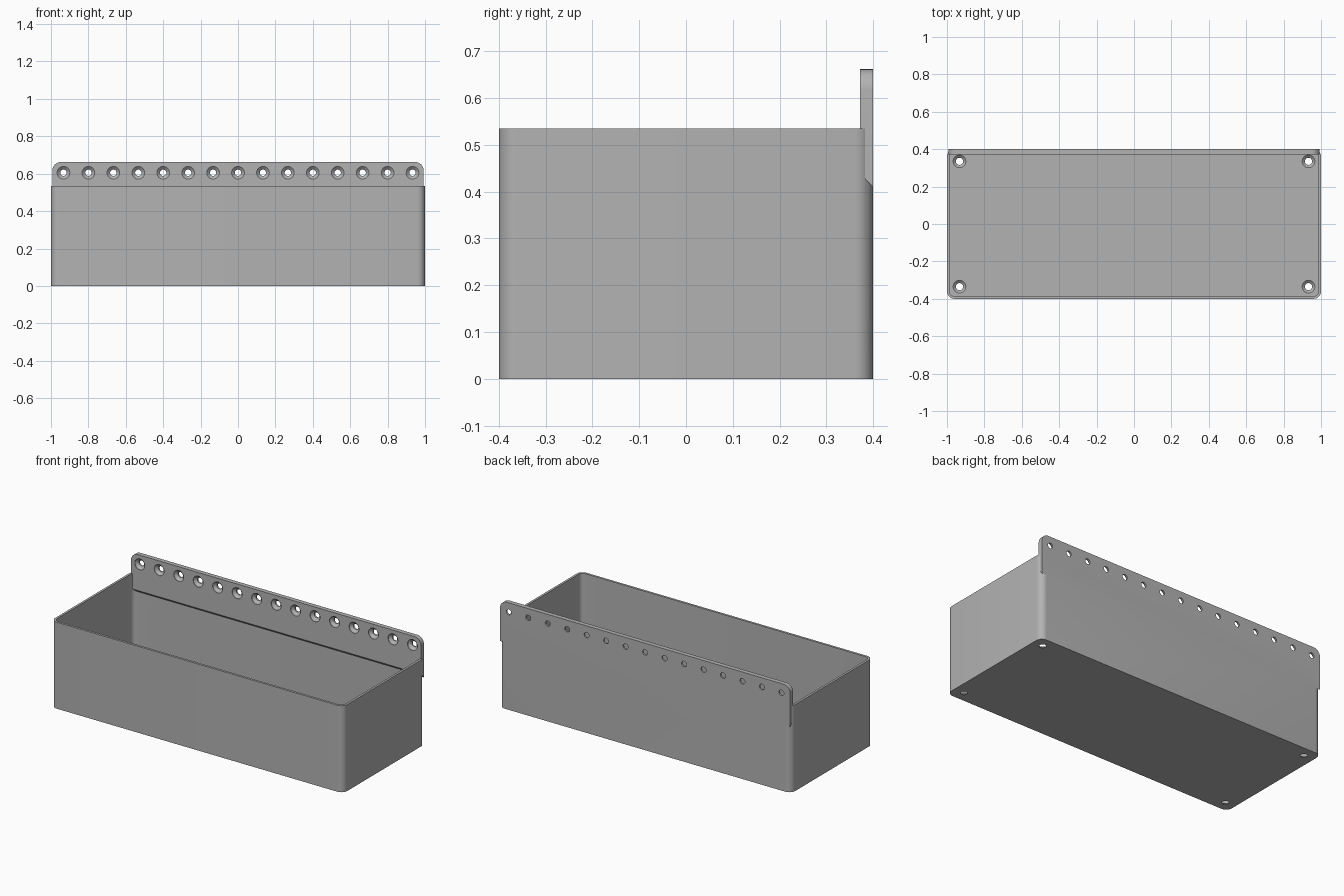
import bpy, bmesh, math
from mathutils import Matrix, Vector

cube = bpy.data.objects.get("Cube")
if cube:
    bpy.data.objects.remove(cube)

W, D, H = 2.0, 0.8, 0.535      # tray size
WALL, FLOOR = 0.014, 0.016
CORNER = 0.04
PLATE_W, PLATE_T, PLATE_TOP = 1.985, 0.028, 0.662
HOLES, PITCH, HOLE_Z = 15, 0.1333, 0.605

grey = bpy.data.materials.new("plain_grey")
grey.use_nodes = True
colour = (0.45, 0.45, 0.45, 1)
grey.diffuse_color = colour
grey.node_tree.nodes["Principled BSDF"].inputs["Base Color"].default_value = colour


def make_object(name, bm):
    bmesh.ops.recalc_face_normals(bm, faces=bm.faces)
    mesh = bpy.data.meshes.new(name)
    bm.to_mesh(mesh)
    bm.free()
    mesh.materials.append(grey)
    ob = bpy.data.objects.new(name, mesh)
    bpy.context.collection.objects.link(ob)
    return ob


def prism(name, points, offset):
    """Extrude a closed outline along an offset vector."""
    bm = bmesh.new()
    face = bm.faces.new([bm.verts.new(p) for p in points])
    new = bmesh.ops.extrude_face_region(bm, geom=[face])["geom"]
    verts = [v for v in new if isinstance(v, bmesh.types.BMVert)]
    bmesh.ops.translate(bm, verts=verts, vec=offset)
    return make_object(name, bm)


def rounded_rect(w, d, r, steps=8):
    pts = []
    for i, (sx, sy) in enumerate([(1, 1), (-1, 1), (-1, -1), (1, -1)]):
        for k in range(steps + 1):
            a = math.pi / 2 * (i + k / steps)
            pts.append((sx * (w / 2 - r) + r * math.cos(a),
                        sy * (d / 2 - r) + r * math.sin(a)))
    return pts


def screw_cutters(name, places, rotation, depth):
    """Countersunk holes: a cone opening along local +z, then a bore."""
    profile = [(0, 0.02), (0.034, 0.02), (0.034, -0.003),
               (0.017, -0.018), (0.017, -depth - 0.02), (0, -depth - 0.02)]
    bm = bmesh.new()
    for place in places:
        verts = [bm.verts.new((r, 0, z)) for r, z in profile]
        edges = [bm.edges.new(pair) for pair in zip(verts, verts[1:])]
        made = bmesh.ops.spin(bm, geom=verts + edges, axis=(0, 0, 1), cent=(0, 0, 0),
                              steps=32, angle=math.tau)
        hole = [v for v in bm.verts if not v.tag]
        bmesh.ops.transform(bm, verts=hole, matrix=Matrix.Translation(place) @ rotation)
        for v in hole:
            v.tag = True
    bmesh.ops.remove_doubles(bm, verts=bm.verts, dist=0.00005)
    return make_object(name, bm)


def combine(target, other, operation):
    mod = target.modifiers.new(operation.lower(), 'BOOLEAN')
    mod.operation, mod.solver, mod.object = operation, 'EXACT', other
    bpy.context.view_layer.objects.active = target
    bpy.ops.object.modifier_apply(modifier=mod.name)
    bpy.data.objects.remove(other)


# Open tray with rounded upright corners
tray = prism("tray", [(x, y, 0) for x, y in rounded_rect(W, D, CORNER)], (0, 0, H))
cavity = prism("cavity", [(x, y, FLOOR) for x, y in
                          rounded_rect(W - 2 * WALL, D - 2 * WALL, CORNER - WALL)], (0, 0, H))
combine(tray, cavity, 'DIFFERENCE')

# Mounting plate along the back, with a sloped lower edge
back = D / 2
section = [(back, 0.41), (back, PLATE_TOP), (back - PLATE_T, PLATE_TOP), (back - PLATE_T, 0.44)]
plate = prism("plate", [(-PLATE_W / 2, y, z) for y, z in section], (PLATE_W, 0, 0))
bm = bmesh.new()
bm.from_mesh(plate.data)
corners = [e for e in bm.edges if all(v.co.z > PLATE_TOP - 0.001 for v in e.verts)
           and abs(e.verts[0].co.x - e.verts[1].co.x) < 0.001]
bmesh.ops.bevel(bm, geom=corners, offset=0.045, segments=8, profile=0.5, affect='EDGES')
bm.to_mesh(plate.data)
bm.free()
combine(tray, plate, 'UNION')

# Row of wall screw holes
row = [Vector(((i - (HOLES - 1) / 2) * PITCH, back - PLATE_T, HOLE_Z)) for i in range(HOLES)]
combine(tray, screw_cutters("wall_holes", row, Matrix.Rotation(math.pi / 2, 4, 'X'), PLATE_T),
        'DIFFERENCE')

# Floor screw holes in the four corners
feet = [Vector((sx * 0.933, sy * 0.335, FLOOR)) for sx in (-1, 1) for sy in (-1, 1)]
combine(tray, screw_cutters("floor_holes", feet, Matrix.Identity(4), FLOOR), 'DIFFERENCE')

tray.name = "tray_with_mounting_plate"
bpy.ops.object.select_all(action='DESELECT')
tray.select_set(True)
bpy.context.view_layer.objects.active = tray
bpy.ops.object.shade_smooth_by_angle(angle=math.radians(30))
